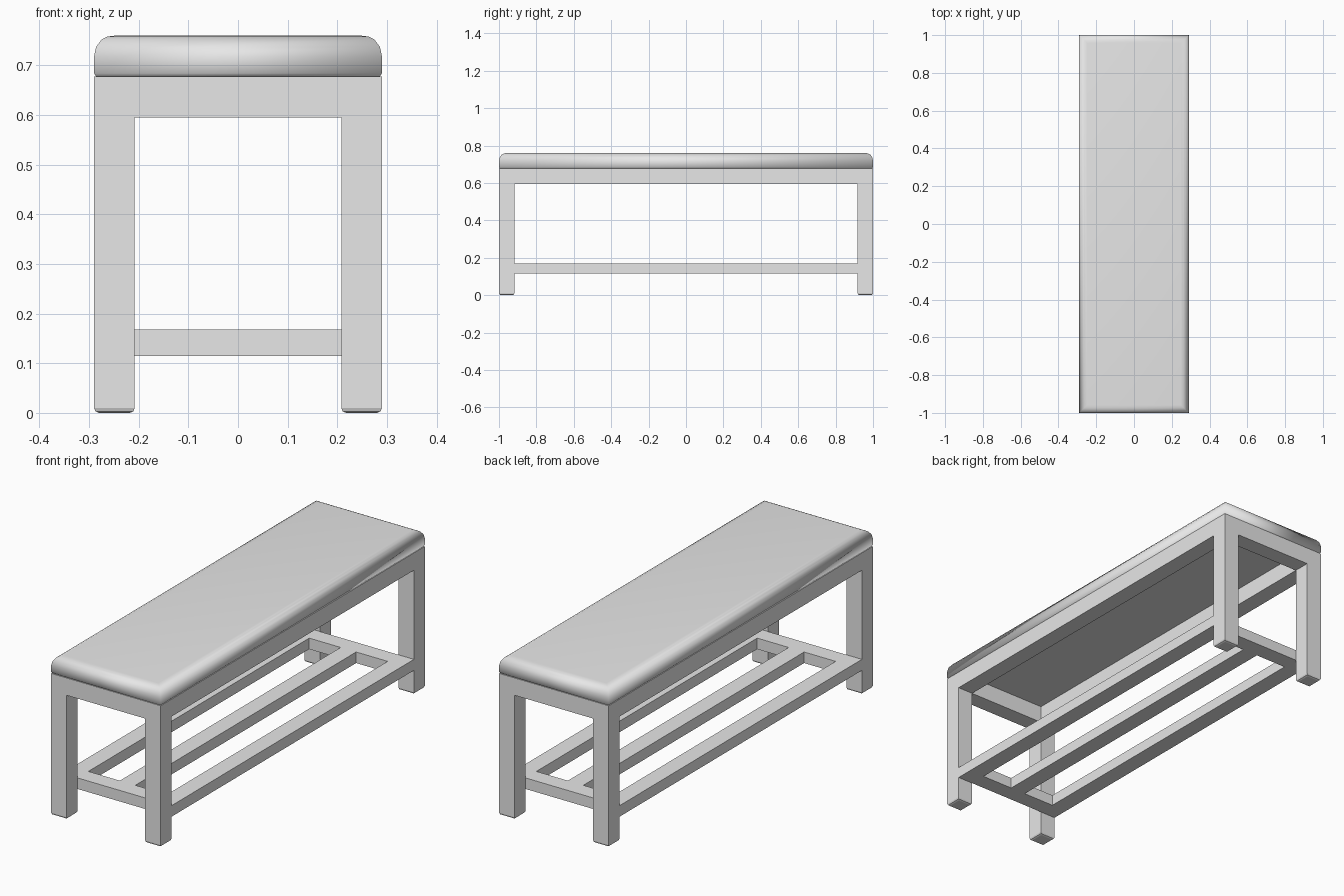
import bpy
import bmesh

if "Cube" in bpy.data.objects:
    bpy.data.objects.remove(bpy.data.objects["Cube"], do_unlink=True)

HX, HY = 0.29, 1.0            # half width and half length
T = 0.082                     # timber thickness
SEAT_Z = 0.678                # top of the frame
IX, IY = HX - T, HY - T       # inner faces of the legs

grey = bpy.data.materials.new("plain_grey")
grey.use_nodes = True
grey.diffuse_color = (0.8, 0.8, 0.8, 1)
grey.node_tree.nodes["Principled BSDF"].inputs["Base Color"].default_value = (0.8, 0.8, 0.8, 1)


def add_object(name, bm):
    bmesh.ops.recalc_face_normals(bm, faces=bm.faces)
    mesh = bpy.data.meshes.new(name)
    bm.to_mesh(mesh)
    bm.free()
    mesh.materials.append(grey)
    obj = bpy.data.objects.new(name, mesh)
    bpy.context.collection.objects.link(obj)
    return obj


def box(name, low, high, foot_bevel=0):
    bm = bmesh.new()
    bmesh.ops.create_cube(bm, size=1)
    for v in bm.verts:
        v.co = [low[i] if v.co[i] < 0 else high[i] for i in range(3)]
    if foot_bevel:
        edges = [e for e in bm.edges if all(v.co.z < low[2] + 0.001 for v in e.verts)]
        bmesh.ops.bevel(bm, geom=edges, offset=foot_bevel, segments=2,
                        profile=0.5, affect='EDGES')
    return add_object(name, bm)


# Legs with softened feet
for sx, side in ((-1, "right"), (1, "left")):
    for sy, end in ((-1, "front"), (1, "back")):
        xs, ys = sorted((sx * IX, sx * HX)), sorted((sy * IY, sy * HY))
        box(f"{end}_{side}_leg", (xs[0], ys[0], 0), (xs[1], ys[1], SEAT_Z), 0.01)

# Aprons under the seat, flush with the legs
for s, side, end in ((-1, "right", "front"), (1, "left", "back")):
    xs, ys = sorted((s * IX, s * HX)), sorted((s * IY, s * HY))
    box(f"{side}_apron", (xs[0], -IY, 0.595), (xs[1], IY, SEAT_Z))
    box(f"{end}_apron", (-IX, ys[0], 0.595), (IX, ys[1], SEAT_Z))

# Lower rack: two end rails and three long rails between the legs
RACK_LOW, RACK_TOP = 0.115, 0.168
for s, end in ((-1, "front"), (1, "back")):
    ys = sorted((s * (IY - T), s * IY))
    box(f"{end}_rack_rail", (-HX, ys[0], RACK_LOW), (HX, ys[1], RACK_TOP))
for name, x in (("right", -HX + T / 2), ("centre", 0), ("left", HX - T / 2)):
    box(f"{name}_rack_rail", (x - T / 2, T - IY, RACK_LOW), (x + T / 2, IY - T, RACK_TOP))

# Cushion: square rings lofted along a rounded edge profile (inset, height)
profile = [(0.004, SEAT_Z), (0, 0.684), (0, 0.718), (0.004, 0.737),
           (0.015, 0.752), (0.027, 0.758), (0.042, 0.76)]
bm = bmesh.new()
rings = [[bm.verts.new((sx * (HX - d), sy * (HY - d), z))
          for sx, sy in ((-1, -1), (1, -1), (1, 1), (-1, 1))] for d, z in profile]
for a, b in zip(rings, rings[1:]):
    for i in range(4):
        j = (i + 1) % 4
        bm.faces.new((a[i], a[j], b[j], b[i]))
bm.faces.new(rings[0])
bm.faces.new(rings[-1])
for f in bm.faces:
    f.smooth = abs(f.calc_center_median().z - SEAT_Z) > 0.0001
add_object("seat_cushion", bm)
